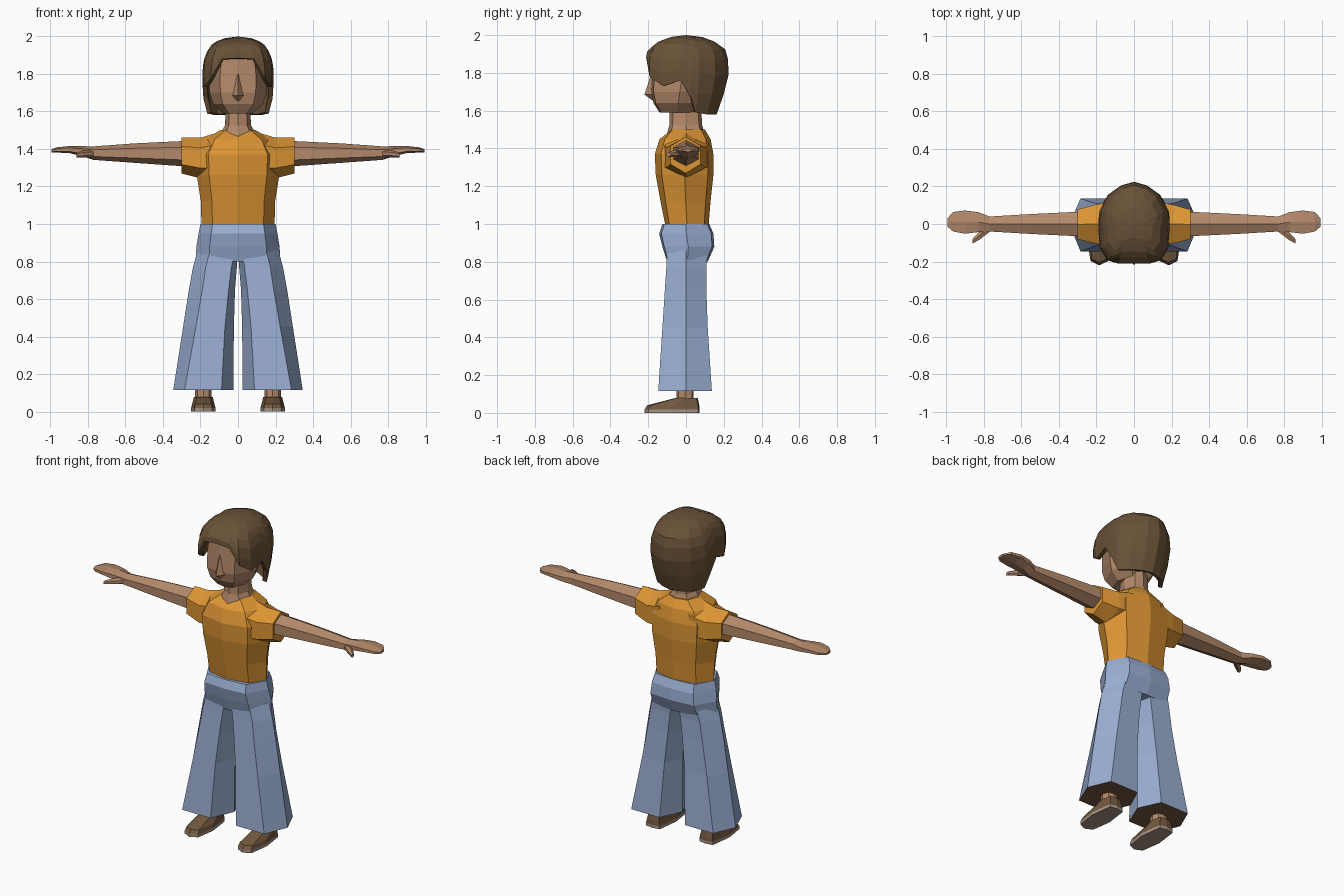
import bpy
import bmesh
from mathutils import Vector

cube = bpy.data.objects.get("Cube")
if cube:
    bpy.data.objects.remove(cube, do_unlink=True)


def material(name, rgb):
    m = bpy.data.materials.new(name)
    m.use_nodes = True
    m.diffuse_color = (*rgb, 1)
    m.node_tree.nodes["Principled BSDF"].inputs["Base Color"].default_value = (*rgb, 1)
    return m


SKIN = material("skin", (0.45, 0.25, 0.145))
HAIR = material("hair_brown", (0.14, 0.082, 0.038))
SHIRT = material("shirt_orange", (0.72, 0.30, 0.034))
DENIM = material("denim_blue", (0.32, 0.42, 0.64))
SHOE = material("shoe_brown", (0.17, 0.10, 0.05))
SOLE = material("sole_taupe", (0.38, 0.29, 0.23))


def finish(name, bm, *mats):
    bmesh.ops.recalc_face_normals(bm, faces=bm.faces)
    mesh = bpy.data.meshes.new(name)
    bm.to_mesh(mesh)
    bm.free()
    for m in mats:
        mesh.materials.append(m)
    obj = bpy.data.objects.new(name, mesh)
    bpy.context.collection.objects.link(obj)
    return obj


def loft(name, rings, *mats, side=1, rule=None):
    """Skin a list of rings, cap both ends; side=-1 mirrors across x."""
    bm = bmesh.new()
    rows = [[bm.verts.new((x * side, y, z)) for x, y, z in r] for r in rings]
    n = len(rows[0])
    for a, b in zip(rows, rows[1:]):
        for i in range(n):
            j = (i + 1) % n
            bm.faces.new((a[i], a[j], b[j], b[i]))
    bm.faces.new(rows[0])
    bm.faces.new(rows[-1])
    bm.normal_update()
    bmesh.ops.recalc_face_normals(bm, faces=bm.faces)
    if rule:
        for f in bm.faces:
            f.material_index = rule(f)
    return finish(name, bm, *mats)


def octagon(z, hx, front, back, kx=0.7, ky=0.8, cx=0):
    """Eight-sided level ring, starting at the front centre."""
    half = [(0, front), (kx * hx, ky * front), (hx, (front + back) / 2), (kx * hx, ky * back), (0, back)]
    pts = half + [(-x, y) for x, y in half[-2:0:-1]]
    return [(cx + x, y, z) for x, y in pts]


def limb_ring(x, yc, zc, ry, rz):
    """Six-sided upright ring across a limb that runs along x."""
    shape = [(0, 1), (1, .5), (1, -.5), (0, -1), (-1, -.5), (-1, .5)]
    return [(x, yc + ry * a, zc + rz * b) for a, b in shape]


def leg_ring(z, inner, front_in, front_out, outer, front, back):
    return [(inner, 0, z), (front_in, front, z), (front_out, front, z),
            (outer, 0, z), (front_out, back, z), (front_in, back, z)]


# Shirt body with a dipped neckline
torso = [octagon(z, hx, f, b) for z, hx, f, b in (
    (0.995, .195, -.11, .12), (1.12, .198, -.135, .13), (1.26, .22, -.16, .145),
    (1.37, .225, -.165, .145), (1.45, .18, -.14, .13), (1.5, .095, -.09, .10))]
torso[-1][0] = (0, -.105, 1.465)
loft("shirt_body", torso, SHIRT)

# Neck, head and nose
loft("neck", [octagon(z, hx, f, b) for z, hx, f, b in (
    (1.44, .12, -.11, .11), (1.525, .07, -.088, .085), (1.64, .063, -.085, .08))], SKIN)
loft("head", [octagon(z, hx, f, b, .62, .93) for z, hx, f, b in (
    (1.59, .08, -.14, .05), (1.64, .132, -.172, .09), (1.70, .152, -.185, .12),
    (1.79, .155, -.18, .14), (1.89, .14, -.175, .14), (1.94, .09, -.11, .1))], SKIN)
loft("nose", [[(-w, -.165, z), (0, tip, z), (w, -.165, z)] for z, w, tip in (
    (1.655, .01, -.178), (1.685, .04, -.22), (1.80, .012, -.183))], SKIN)

# Hair: columns of plan x, plan y and lower edge height, for one half
half = [(0, -.215, 1.885), (.09, -.215, 1.88), (.145, -.195, 1.78), (.183, -.13, 1.73),
        (.192, -.03, 1.76), (.192, .03, 1.67), (.185, .07, 1.59),
        (.14, .155, 1.58), (.07, .205, 1.58), (0, .225, 1.58)]
columns = half + [(-x, y, z) for x, y, z in half[-2:0:-1]]
# Height, x scale and y scale
profile = [(1.58, .88, .72), (1.68, .97, .88), (1.79, 1, 1), (1.87, .96, .99),
           (1.92, .86, .95), (1.965, .70, .68), (1.99, .4, .38), (2.0, 0, 0)]


def hair_point(x, y, z):
    for (z0, a0, b0), (z1, a1, b1) in zip(profile, profile[1:]):
        if z <= z1:
            t = (z - z0) / (z1 - z0)
            return Vector((x * (a0 + (a1 - a0) * t), y * (b0 + (b1 - b0) * t), z))


bm = bmesh.new()
rows = [[bm.verts.new(hair_point(x, y, low + (2 - low) * t)) for x, y, low in columns]
        for t in (0, .25, .5, .69, .82, .92, .975)]
crown = bm.verts.new((0, 0, 2))
count = len(columns)
for i in range(count):
    j = (i + 1) % count
    for a, b in zip(rows, rows[1:]):
        bm.faces.new((a[i], a[j], b[j], b[i]))
    bm.faces.new((rows[-1][i], rows[-1][j], crown))
hair = finish("hair", bm, HAIR)
shell = hair.modifiers.new("thickness", "SOLIDIFY")
shell.thickness = 0.025
shell.offset = -1

# Trouser hips
loft("trouser_hips", [octagon(z, hx, f, b, .68, .92) for z, hx, f, b in (
    (.80, .225, -.10, .115), (.88, .222, -.125, .15), (.95, .21, -.142, .145),
    (1.0, .2, -.125, .123))], DENIM)

for side, label in ((1, "left"), (-1, "right")):
    # Sleeve, bare arm with hand, and thumb
    loft(label + "_sleeve", [limb_ring(*r) for r in (
        (.10, 0, 1.365, .12, .125), (.2, 0, 1.352, .105, .108), (.3, -.002, 1.365, .08, .096))],
        SHIRT, side=side)
    loft(label + "_arm", [limb_ring(*r) for r in (
        (.28, 0, 1.375, .066, .068), (.55, 0, 1.378, .053, .052), (.77, 0, 1.378, .04, .036),
        (.83, .01, 1.388, .053, .027), (.9, .01, 1.397, .062, .019),
        (.965, .012, 1.395, .052, .014), (.995, .008, 1.39, .022, .009))], SKIN, side=side)
    loft(label + "_thumb", [limb_ring(*r) for r in (
        (.77, -.022, 1.375, .02, .02), (.825, -.062, 1.373, .022, .018),
        (.862, -.093, 1.368, .012, .012))], SKIN, side=side)

    # Flared trouser leg with a dark opening
    loft(label + "_trouser_leg", [leg_ring(*r) for r in (
        (.115, .025, .088, .285, .345, -.147, .137), (.45, .022, .07, .225, .293, -.125, .115),
        (.65, .016, .05, .19, .262, -.112, .108), (.77, .006, .035, .172, .24, -.104, .108),
        (.86, .002, .02, .15, .215, -.10, .115))],
        DENIM, SHOE, side=side, rule=lambda f: int(f.normal.z < -.9))

    # Ankle and shoe
    loft(label + "_ankle", [octagon(z, .045, -.05, .04, cx=.185) for z in (.06, .13)],
         SKIN, side=side)
    loft(label + "_shoe", [octagon(z, hx, f, b, .72, .9, cx=.185) for z, hx, f, b in (
        (0, .065, -.22, .072), (.018, .065, -.22, .072), (.04, .06, -.205, .07),
        (.078, .05, -.06, .062))],
        SHOE, SOLE, side=side, rule=lambda f: int(f.calc_center_median().z < .015))
